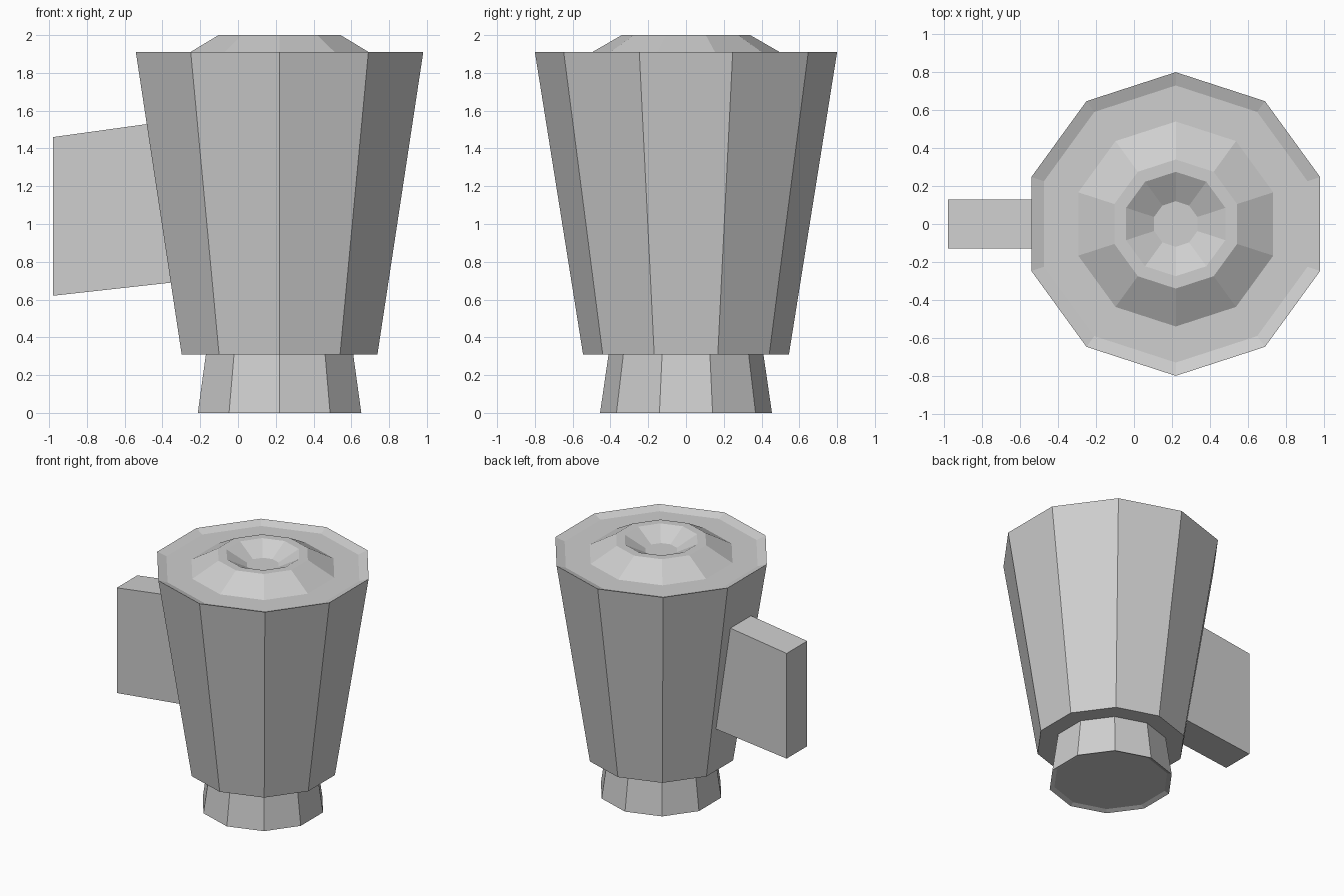
import bpy
import bmesh
from math import cos, sin, tau

cube = bpy.data.objects.get("Cube")
if cube:
    bpy.data.objects.remove(cube, do_unlink=True)

SIDES = 10
AXIS_X = 0.22

# Single grey finish
grey = bpy.data.materials.new("plain grey")
grey.use_nodes = True
colour = (0.62, 0.62, 0.62, 1)
grey.diffuse_color = colour
grey.node_tree.nodes["Principled BSDF"].inputs["Base Color"].default_value = colour


def finish(name, bm):
    bmesh.ops.recalc_face_normals(bm, faces=bm.faces)
    mesh = bpy.data.meshes.new(name)
    bm.to_mesh(mesh)
    bm.free()
    mesh.materials.append(grey)
    obj = bpy.data.objects.new(name, mesh)
    bpy.context.collection.objects.link(obj)
    return obj


def lathe(name, profile):
    """Ten-sided turned solid from (radius, height) pairs, capped at both ends."""
    bm = bmesh.new()
    rings = []
    for radius, z in profile:
        angles = [tau * (0.25 + i / SIDES) for i in range(SIDES)]
        rings.append([bm.verts.new((AXIS_X + radius * cos(a), radius * sin(a), z))
                      for a in angles])
    for low, high in zip(rings, rings[1:]):
        for i in range(SIDES):
            j = (i + 1) % SIDES
            bm.faces.new((low[i], low[j], high[j], high[i]))
    bm.faces.new(rings[0][::-1])
    bm.faces.new(rings[-1])
    return finish(name, bm)


# Flared foot with a shallow recess underneath
lathe("foot", [(0.42, 0.015), (0.455, 0), (0.41, 0.31)])

# Tapered body with sunken rim, raised lid ring and central dimple
lathe("body", [(0.545, 0.31), (0.8, 1.91), (0.73, 1.885), (0.54, 1.885),
               (0.34, 2.0), (0.275, 2.0), (0.12, 1.915)])

# Side handle slab, its inner end following the slope of the wall
outline = [(-0.98, 0.62), (-0.35, 0.69), (-0.475, 1.53), (-0.98, 1.46)]
bm = bmesh.new()
front = bm.faces.new([bm.verts.new((x, -0.13, z)) for x, z in outline])
extruded = bmesh.ops.extrude_face_region(bm, geom=[front], use_keep_orig=True)
moved = [v for v in extruded["geom"] if isinstance(v, bmesh.types.BMVert)]
bmesh.ops.translate(bm, verts=moved, vec=(0, 0.26, 0))
finish("handle", bm)
